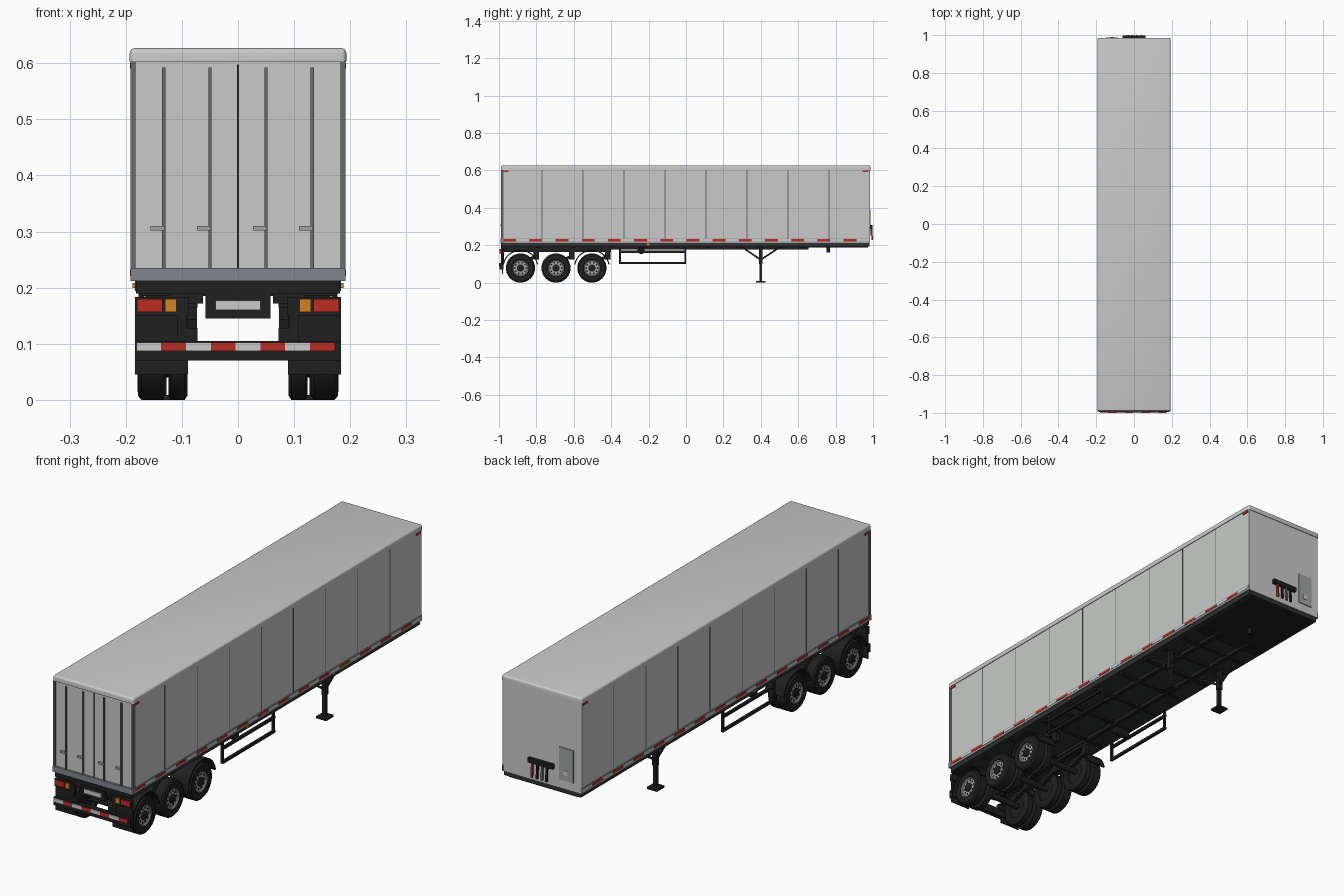
import bpy, bmesh, math
from mathutils import Vector

if "Cube" in bpy.data.objects:
    bpy.data.objects.remove(bpy.data.objects["Cube"])


def material(name, r, g, b):
    m = bpy.data.materials.new(name)
    m.diffuse_color = (r, g, b, 1)
    m.use_nodes = True
    m.node_tree.nodes["Principled BSDF"].inputs["Base Color"].default_value = m.diffuse_color
    return m


WHITE = material("panel_white", 0.58, 0.59, 0.58)
SILVER = material("silver", 0.36, 0.37, 0.37)
GREY = material("trim_grey", 0.14, 0.145, 0.15)
STEEL = material("sill_steel", 0.22, 0.235, 0.26)
DARK = material("floor_dark_grey", 0.03, 0.032, 0.034)
BLACK = material("frame_black", 0.014, 0.014, 0.015)
RED = material("reflector_red", 0.5, 0.025, 0.018)
ORANGE = material("lamp_orange", 0.65, 0.23, 0.015)


def finish(name, bm, mat, smooth=False):
    bmesh.ops.recalc_face_normals(bm, faces=bm.faces)
    me = bpy.data.meshes.new(name)
    bm.to_mesh(me)
    bm.free()
    me.materials.append(mat)
    ob = bpy.data.objects.new(name, me)
    bpy.context.collection.objects.link(ob)
    if smooth:
        bpy.ops.object.select_all(action='DESELECT')
        ob.select_set(True)
        bpy.context.view_layer.objects.active = ob
        bpy.ops.object.shade_smooth_by_angle(angle=math.radians(35))
    return ob


def box(name, mat, x0, x1, y0, y1, z0, z1):
    bm = bmesh.new()
    bmesh.ops.create_cube(bm, size=1)
    for v in bm.verts:
        v.co = ((x0 + x1) / 2 + v.co.x * (x1 - x0),
                (y0 + y1) / 2 + v.co.y * (y1 - y0),
                (z0 + z1) / 2 + v.co.z * (z1 - z0))
    return finish(name, bm, mat)


def pair(name, mat, x0, x1, *yz):
    """Box on the right and its mirror on the left."""
    box(name + "_right", mat, x0, x1, *yz)
    box(name + "_left", mat, -x1, -x0, *yz)


def beam(name, mat, a, b, w):
    """Square bar between two points."""
    a, b = Vector(a), Vector(b)
    bm = bmesh.new()
    bmesh.ops.create_cube(bm, size=1)
    q = (b - a).to_track_quat('Z', 'Y')
    for v in bm.verts:
        v.co = q @ Vector((v.co.x * w, v.co.y * w, v.co.z * (b - a).length)) + (a + b) / 2
    return finish(name, bm, mat)


def lathe(name, mat, profile, y, z, side=1, n=32):
    """Revolve (x, radius) points about a sideways axis."""
    bm = bmesh.new()
    rings = [[bm.verts.new((side * x, y + r * math.cos(math.tau * i / n),
                            z + r * math.sin(math.tau * i / n))) for i in range(n)]
             for x, r in profile]
    for p, q in zip(rings, rings[1:]):
        for i in range(n):
            j = (i + 1) % n
            bm.faces.new((p[i], p[j], q[j], q[i]))
    bm.faces.new(rings[0])
    bm.faces.new(rings[-1])
    return finish(name, bm, mat, True)


def fender(name, y, side):
    """Thin curved mudguard over a wheel."""
    bm = bmesh.new()
    rows = []
    for i in range(17):
        a = math.radians(10 + 160 * i / 16)
        rows.append([bm.verts.new((side * x, y + r * math.cos(a), 0.08 + r * math.sin(a)))
                     for x, r in ((0.09, 0.09), (0.181, 0.09), (0.181, 0.096), (0.09, 0.096))])
    for p, q in zip(rows, rows[1:]):
        for k in range(4):
            bm.faces.new((p[k], p[(k + 1) % 4], q[(k + 1) % 4], q[k]))
    bm.faces.new(rows[0])
    bm.faces.new(rows[-1])
    return finish(name, bm, BLACK, True)


# Cargo box and roof with rounded upper edges
box("cargo_box", WHITE, -0.19, 0.19, -0.983, 0.983, 0.213, 0.606)
roof = box("roof", WHITE, -0.193, 0.193, -0.99, 0.986, 0.603, 0.627)
bm = bmesh.new()
bm.from_mesh(roof.data)
edges = [e for e in bm.edges if all(v.co.z > 0.62 for v in e.verts)
         or abs(e.verts[0].co.z - e.verts[1].co.z) > 0.01]
bmesh.ops.bevel(bm, geom=edges, offset=0.009, segments=4, profile=0.5, affect='EDGES')
bm.to_mesh(roof.data)
bm.free()
bpy.context.view_layer.objects.active = roof
roof.select_set(True)
bpy.ops.object.shade_smooth_by_angle(angle=math.radians(35))

# Side wall seams, lower rail, reflective tape and corner markers
for i in range(8):
    y = -0.77 + i * 0.2193
    pair(f"wall_seam_{i}", GREY, 0.189, 0.1908, y - 0.002, y + 0.002, 0.237, 0.603)
pair("lower_side_rail", SILVER, 0.185, 0.1915, -0.985, 0.984, 0.212, 0.237)
for i in range(28):
    y = -0.977 + i * 0.07
    pair(f"side_tape_{i}", WHITE if i % 2 else RED, 0.19, 0.1928, y, y + 0.068, 0.221, 0.232)
for y in (-0.965, 0.96):
    pair("corner_marker", RED, 0.189, 0.1925, y - 0.016, y + 0.016, 0.591, 0.6)
pair("side_lamp", ORANGE, 0.182, 0.188, -0.212, -0.194, 0.199, 0.208)

# Rear doors, frame, locking bars and handles
pair("rear_post", GREY, 0.183, 0.1915, -0.989, -0.975, 0.235, 0.603)
box("rear_sill", STEEL, -0.192, 0.192, -0.992, -0.97, 0.212, 0.235)
box("door_gap", BLACK, -0.002, 0.002, -0.9845, -0.98, 0.235, 0.598)
for i, x in enumerate((-0.132, -0.05, 0.05, 0.132)):
    box(f"locking_bar_{i}", GREY, x - 0.003, x + 0.003, -0.989, -0.982, 0.235, 0.592)
    h = x - 0.011
    box(f"door_handle_{i}", SILVER, h - 0.0125, h + 0.0125, -0.993, -0.983, 0.302, 0.31)

# Front wall: connector bar, hoses and document panel
box("connector_bar", BLACK, -0.06, 0.06, 0.983, 0.997, 0.288, 0.308)
for i, (x, m) in enumerate(((0.04, RED), (0.015, BLACK), (-0.008, GREY), (-0.03, BLACK))):
    beam(f"hose_{i}", m, (x, 0.992, 0.292), (x, 0.996, 0.228), 0.008)
box("front_panel", SILVER, -0.152, -0.084, 0.98, 0.987, 0.25, 0.39)
box("front_panel_latch", WHITE, -0.125, -0.105, 0.98, 0.989, 0.275, 0.295)

# Floor, front coupling plate and kingpin
box("floor", DARK, -0.184, 0.184, -0.985, 0.98, 0.194, 0.213)
box("coupling_plate", BLACK, -0.165, 0.165, 0.6, 0.972, 0.188, 0.196)
bm = bmesh.new()
bmesh.ops.create_cone(bm, cap_ends=True, segments=16, radius1=0.009, radius2=0.009, depth=0.03)
bmesh.ops.translate(bm, verts=bm.verts, vec=(0, 0.76, 0.177))
finish("kingpin", bm, BLACK, True)

# Ladder chassis
pair("chassis_rail", BLACK, 0.068, 0.086, -0.97, 0.655, 0.178, 0.197)
pair("rear_chassis_web", BLACK, 0.072, 0.088, -0.975, -0.4, 0.165, 0.195)
for i, y in enumerate((-0.79, -0.6, -0.4, -0.22, -0.05, 0.12, 0.28, 0.4, 0.52, 0.64)):
    box(f"crossmember_{i}", BLACK, -0.172, 0.172, y - 0.011, y + 0.011, 0.185, 0.197)

# Axles, dual wheels, suspension and mudguards
for i, y in enumerate((-0.885, -0.695, -0.503)):
    lathe(f"axle_{i}", BLACK, [(-0.165, 0.013), (0.165, 0.013)], y, 0.085, 1, 16)
    for s, tag in ((1, "right"), (-1, "left")):
        lathe(f"outer_tyre_{tag}_{i}", BLACK,
              [(0.129, 0.04), (0.129, 0.07), (0.135, 0.078), (0.172, 0.078), (0.178, 0.071),
               (0.179, 0.06), (0.177, 0.046), (0.168, 0.044)], y, 0.078, s)
        lathe(f"inner_tyre_{tag}_{i}", BLACK,
              [(0.1, 0.044), (0.091, 0.046), (0.09, 0.07), (0.095, 0.078), (0.12, 0.078),
               (0.124, 0.07), (0.124, 0.04)], y, 0.078, s)
        lathe(f"drum_{tag}_{i}", BLACK, [(0.1, 0.038), (0.135, 0.038)], y, 0.078, s, 20)
        lathe(f"rim_{tag}_{i}", SILVER,
              [(0.16, 0.044), (0.176, 0.044), (0.174, 0.04), (0.17, 0.038), (0.17, 0.015)],
              y, 0.078, s)
        lathe(f"hub_{tag}_{i}", BLACK,
              [(0.165, 0.019), (0.176, 0.019), (0.179, 0.014)], y, 0.078, s, 20)
        for k in range(10):
            a = math.tau * k / 10
            lathe(f"rim_hole_{tag}_{i}_{k}", BLACK, [(0.168, 0.0048), (0.171, 0.0048)],
                  y + 0.03 * math.cos(a), 0.078 + 0.03 * math.sin(a), s, 8)
        beam(f"trailing_arm_{tag}_{i}", BLACK, (s * 0.081, y + 0.085, 0.14),
             (s * 0.081, y - 0.03, 0.1), 0.016)
        box(f"hanger_{tag}_{i}", BLACK, s * 0.081 - 0.008, s * 0.081 + 0.008,
            y + 0.07, y + 0.1, 0.125, 0.18)
        if i != 1:
            fender(f"mudguard_{tag}_{i}", y, s)

# Rear lamps, mud flaps, plate holder and striped bumper
pair("mud_flap", BLACK, 0.089, 0.184, -0.984, -0.979, 0.045, 0.155)
pair("lamp_housing", BLACK, 0.088, 0.184, -0.99, -0.975, 0.15, 0.183)
pair("tail_lamp", RED, 0.135, 0.18, -0.996, -0.989, 0.157, 0.18)
pair("turn_lamp", ORANGE, 0.11, 0.13, -0.996, -0.989, 0.157, 0.18)
pair("rear_bracket", BLACK, 0.062, 0.12, -0.985, -0.965, 0.172, 0.197)
box("rear_crossbeam", BLACK, -0.182, 0.182, -0.988, -0.95, 0.19, 0.212)
box("plate_holder", BLACK, -0.058, 0.058, -0.99, -0.975, 0.145, 0.19)
box("rear_plate", WHITE, -0.04, 0.04, -0.994, -0.988, 0.16, 0.177)
box("bumper", BLACK, -0.184, 0.184, -0.996, -0.975, 0.07, 0.105)
pair("bumper_bracket", BLACK, 0.072, 0.1, -0.99, -0.972, 0.1, 0.128)
pair("bumper_post", BLACK, 0.092, 0.108, -0.988, -0.972, 0.1, 0.16)
for i in range(8):
    x = -0.181 + i * 0.0442
    box(f"bumper_stripe_{i}", RED if i % 2 else WHITE, x, x + 0.0442, -1.0, -0.995, 0.087, 0.102)

# Side guards, air tanks and landing gear
for s, tag in ((1, "right"), (-1, "left")):
    for y in (-0.352, -0.004):
        beam(f"guard_post_{tag}", BLACK, (s * 0.172, y, 0.1), (s * 0.172, y, 0.198), 0.01)
    for z in (0.105, 0.165):
        beam(f"guard_bar_{tag}", BLACK, (s * 0.173, -0.357, z), (s * 0.173, 0.001, z), 0.011)
    lathe(f"air_tank_{tag}", BLACK, [(0.09, 0.012), (0.095, 0.019), (0.16, 0.019), (0.165, 0.012)],
          -0.24, 0.172, s, 20)
    x = s * 0.135
    beam(f"landing_leg_{tag}", BLACK, (x, 0.4, 0.008), (x, 0.4, 0.198), 0.015)
    beam(f"landing_leg_sleeve_{tag}", BLACK, (x, 0.4, 0.1), (x, 0.4, 0.198), 0.02)
    box(f"landing_foot_{tag}", BLACK, x - 0.024, x + 0.024, 0.375, 0.425, 0, 0.009)
    for y in (0.29, 0.51):
        beam(f"landing_brace_{tag}", BLACK, (x, 0.4, 0.122), (x, y, 0.196), 0.009)
    beam(f"landing_side_brace_{tag}", BLACK, (x, 0.4, 0.15), (s * 0.078, 0.4, 0.188), 0.009)
